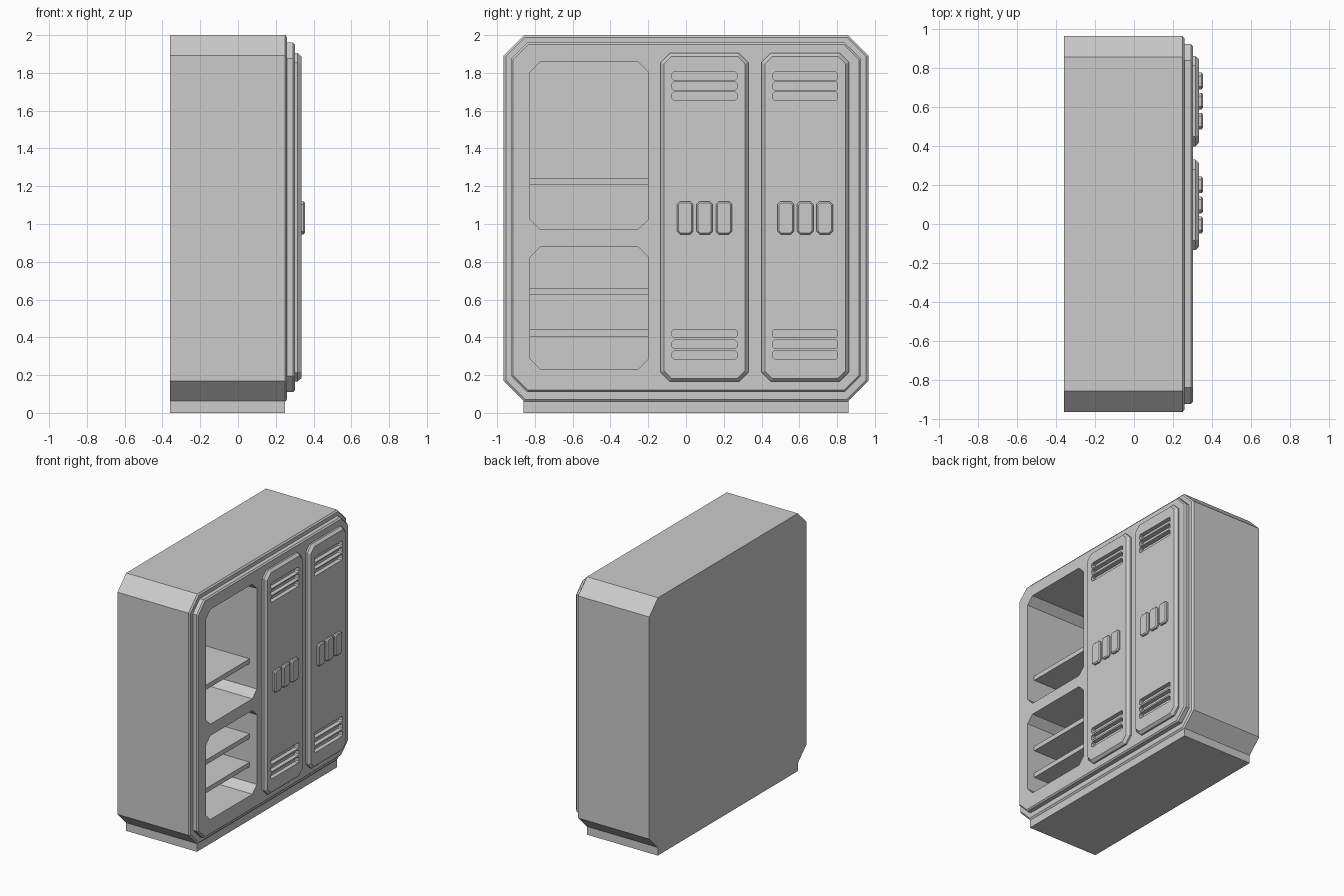
import bpy, bmesh

if "Cube" in bpy.data.objects:
    bpy.data.objects.remove(bpy.data.objects["Cube"])


def octagon(y0, y1, z0, z1, c, inset=0.0):
    """Rectangle in the y-z plane with cut corners, shrunk by inset."""
    y0, y1, z0, z1 = y0 + inset, y1 - inset, z0 + inset, z1 - inset
    c = max(c - 0.586 * inset, 0.001)
    return [(y0 + c, z0), (y1 - c, z0), (y1, z0 + c), (y1, z1 - c),
            (y1 - c, z1), (y0 + c, z1), (y0, z1 - c), (y0, z0 + c)]


def add_loft(bm, rect, c, rings):
    """Skin cut-corner outlines along x; rings are (x, inset)."""
    loops = [[bm.verts.new((x, y, z)) for y, z in octagon(*rect, c, i)]
             for x, i in rings]
    for a, b in zip(loops, loops[1:]):
        for k in range(8):
            n = (k + 1) % 8
            bm.faces.new((a[k], a[n], b[n], b[k]))
    bm.faces.new(loops[0][::-1])
    bm.faces.new(loops[-1])


def make(name, parts):
    """One object from a list of (rect, chamfer, rings)."""
    bm = bmesh.new()
    for p in parts:
        add_loft(bm, *p)
    bmesh.ops.recalc_face_normals(bm, faces=bm.faces[:])
    me = bpy.data.meshes.new(name)
    bm.to_mesh(me)
    bm.free()
    ob = bpy.data.objects.new(name, me)
    bpy.context.collection.objects.link(ob)
    return ob


def box(name, x0, x1, y0, y1, z0, z1):
    bpy.ops.mesh.primitive_cube_add(
        size=1, location=((x0 + x1) / 2, (y0 + y1) / 2, (z0 + z1) / 2))
    ob = bpy.context.object
    ob.name = name
    ob.scale = (x1 - x0, y1 - y0, z1 - z0)
    return ob


def cut(targets, cutter):
    """Boolean the cutter out of each target, then remove it."""
    for t in targets:
        m = t.modifiers.new("cut", 'BOOLEAN')
        m.object, m.operation, m.solver = cutter, 'DIFFERENCE', 'EXACT'
        bpy.context.view_layer.update()
        dg = bpy.context.evaluated_depsgraph_get()
        me = bpy.data.meshes.new_from_object(t.evaluated_get(dg))
        t.modifiers.clear()
        t.data = me
    bpy.data.objects.remove(cutter)


# Cabinet shell, front panel and plinth
shell = make("cabinet_shell", [((-0.965, 0.965, 0.06, 2.0), 0.108,
                                [(-0.36, 0), (0.25, 0), (0.26, 0.012)])])
panel = make("front_panel", [((-0.925, 0.925, 0.11, 1.96), 0.085,
                              [(0.24, 0), (0.292, 0), (0.302, 0.01)])])
box("plinth", -0.36, 0.25, -0.86, 0.86, 0.0, 0.08)

# Open compartments on the left side
Y0, Y1 = -0.825, -0.20
cavity = make("compartment_cutter", [
    ((Y0, Y1, z0, z1), 0.055, [(-0.32, 0), (0.5, 0)])
    for z0, z1 in ((0.97, 1.86), (0.23, 0.88))])
cavity.hide_render = True
cut([shell, panel], cavity)

# Shelves
for i, z in enumerate((0.405, 0.625, 1.207)):
    box(f"shelf_{i + 1}", -0.33, 0.24, Y0 - 0.005, Y1 + 0.005, z, z + 0.036)

# Two doors with vent slots and three raised latch plates each
for d, y in enumerate((0.098, 0.631)):
    door = make(f"door_{d + 1}", [((y - 0.232, y + 0.232, 0.165, 1.905), 0.05,
                                   [(0.295, 0), (0.315, 0), (0.335, 0.018)])])
    slots = make("vent_cutter", [
        ((y - 0.171, y + 0.171, z - 0.022, z + 0.022), 0.009,
         [(0.28, 0), (0.4, 0)])
        for z in (0.307, 0.363, 0.42, 1.677, 1.73, 1.783)])
    slots.hide_render = True
    cut([door], slots)
    for k in (-1, 0, 1):
        c = y + 0.103 * k
        make(f"latch_plate_{d + 1}_{k + 2}", [
            ((c - 0.043, c + 0.043, 0.945, 1.12), 0.016,
             [(0.33, 0), (0.346, 0), (0.354, 0.008)])])
